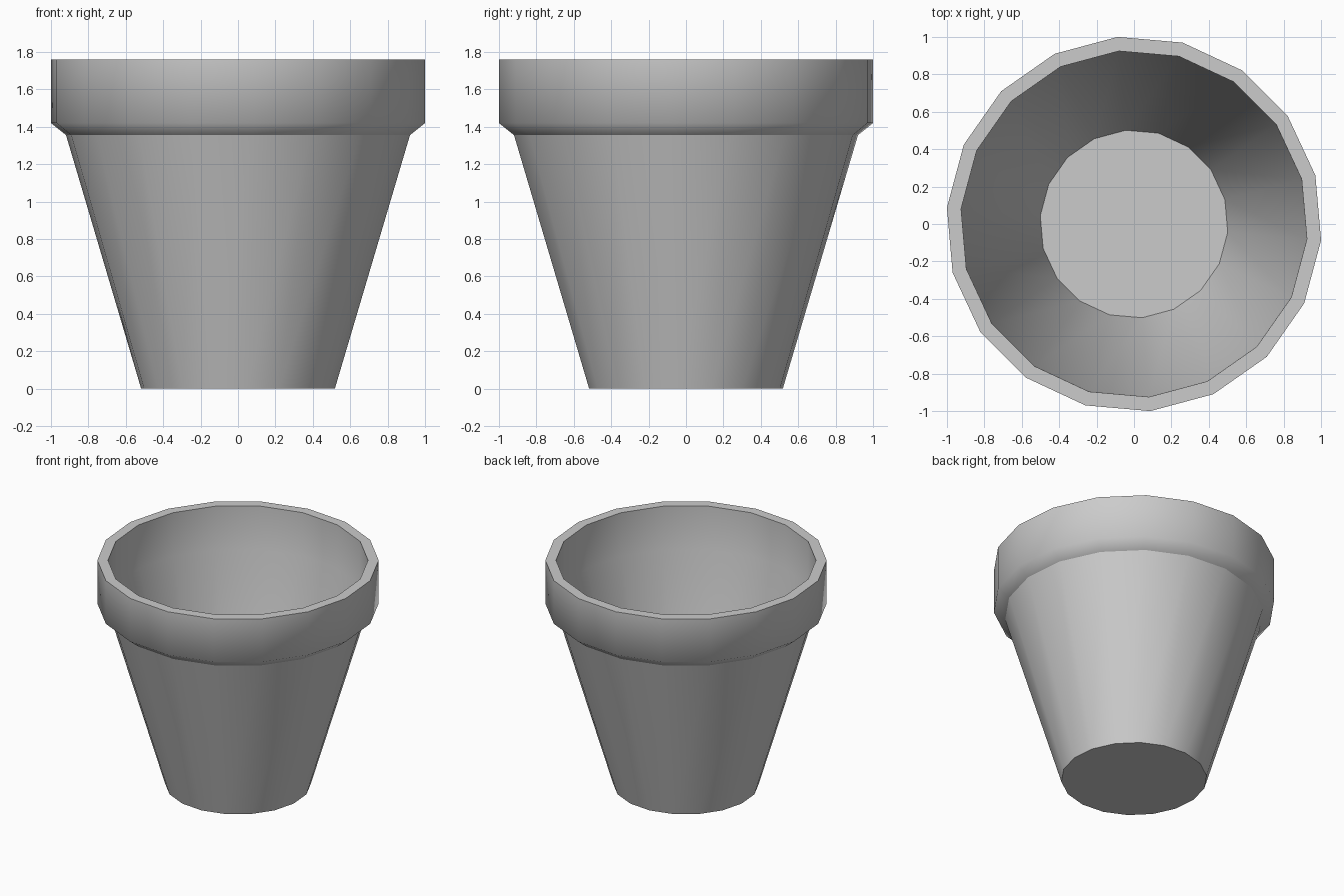
import bpy
import bmesh
from math import radians, cos, sin

cube = bpy.data.objects.get("Cube")
if cube:
    bpy.data.objects.remove(cube, do_unlink=True)

SIDES = 18
TURN = radians(15)

# Single plain grey for the whole pot
GREY = (0.6, 0.6, 0.6, 1.0)
clay = bpy.data.materials.new("plain grey")
clay.use_nodes = True
clay.diffuse_color = GREY
clay.node_tree.nodes["Principled BSDF"].inputs["Base Color"].default_value = GREY


def lathe(name, profile, sharp_rings, cap_start=False, cap_end=False):
    """Sweep (radius, z) points around z; rings listed in sharp_rings stay crisp."""
    bm = bmesh.new()
    rings = []
    for radius, z in profile:
        angles = [TURN + radians(360) * i / SIDES for i in range(SIDES)]
        rings.append([bm.verts.new((radius * cos(a), radius * sin(a), z)) for a in angles])
    for low, high in zip(rings, rings[1:]):
        for i in range(SIDES):
            j = (i + 1) % SIDES
            bm.faces.new((low[i], low[j], high[j], high[i]))
    if cap_start:
        bm.faces.new(rings[0][::-1])
    if cap_end:
        bm.faces.new(rings[-1])
    for face in bm.faces:
        face.smooth = True
    for index in sharp_rings:
        ring = rings[index]
        for i in range(SIDES):
            edge = bm.edges.get((ring[i], ring[(i + 1) % SIDES]))
            edge.smooth = False
    mesh = bpy.data.meshes.new(name)
    bm.to_mesh(mesh)
    bm.free()
    mesh.materials.append(clay)
    obj = bpy.data.objects.new(name, mesh)
    bpy.context.collection.objects.link(obj)
    return obj


# Tapered outer wall with its flat base
lathe("pot_body", [(0.52, 0), (0.923, 1.355)], [0], cap_start=True)

# Thick collar, flat rim, upright inner lip, thin tapered inside and floor
lathe("rim_and_inside",
      [(0.923, 1.355), (1.004, 1.42), (1.004, 1.76),
       (0.928, 1.76), (0.924, 1.42), (0.503, 0.02)],
      [2, 3, 5], cap_end=True)
